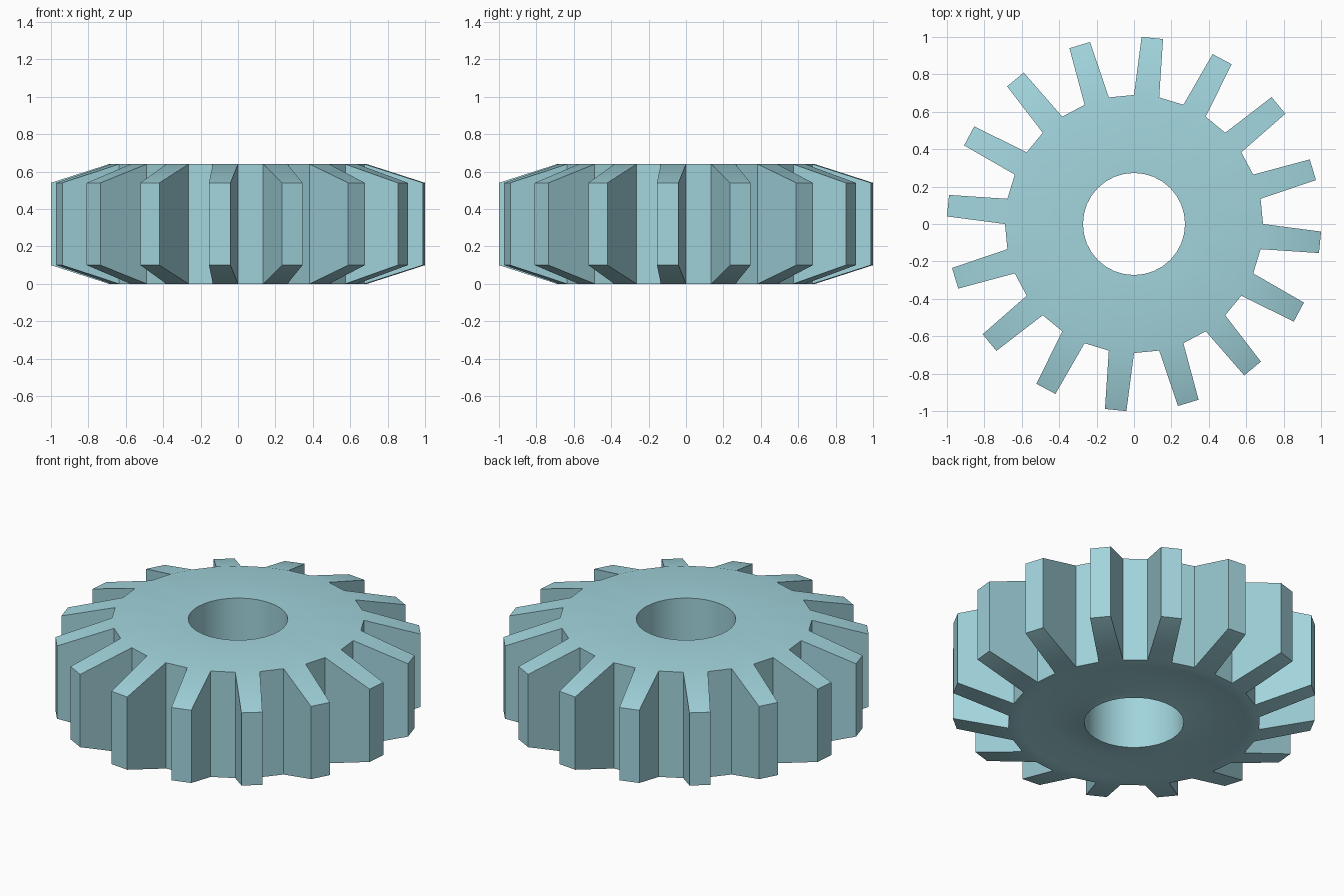
import bpy, bmesh, math

if "Cube" in bpy.data.objects:
    bpy.data.objects.remove(bpy.data.objects["Cube"])

N = 32                      # rim segments, every second one carries a tooth
H = 0.64
TIP_R, TIP_HALF = 1.001, math.radians(3.3)
TIP_LOW, TIP_HIGH = 0.10, 0.54

# closed radial section: (radius, height), from outer rim top round through the bore
SECTION = [(0.69, H), (0.273, H), (0.273, 0.0), (0.47, 0.04), (0.62, 0.0), (0.69, 0.0)]

bm = bmesh.new()


def point(r, a, z):
    return bm.verts.new((r * math.cos(a), r * math.sin(a), z))


# body rings
step = 2 * math.pi / N
rings = [[point(r, k * step, z) for r, z in SECTION] for k in range(N)]

for k in range(N):
    a, b = rings[k], rings[(k + 1) % N]
    # top, bore and underside
    for i in range(len(SECTION) - 1):
        bm.faces.new((a[i], a[i + 1], b[i + 1], b[i]))
    a_top, a_low, b_top, b_low = a[0], a[-1], b[0], b[-1]
    if k % 2:
        # tooth, tapered towards its tip
        mid = (k + 0.5) * step
        ta, tb = mid - TIP_HALF, mid + TIP_HALF
        p, q = point(TIP_R, ta, TIP_LOW), point(TIP_R, tb, TIP_LOW)
        r, s = point(TIP_R, tb, TIP_HIGH), point(TIP_R, ta, TIP_HIGH)
        for f in ((p, q, r, s), (a_low, p, s, a_top), (q, b_low, b_top, r),
                  (s, r, b_top, a_top), (a_low, b_low, q, p)):
            bm.faces.new(f)
    else:
        # flat wall between teeth
        bm.faces.new((a_low, b_low, b_top, a_top))

bmesh.ops.recalc_face_normals(bm, faces=bm.faces)
mesh = bpy.data.meshes.new("gear_wheel")
bm.to_mesh(mesh)
bm.free()

gear = bpy.data.objects.new("gear_wheel", mesh)
bpy.context.collection.objects.link(gear)

# pale blue finish
mat = bpy.data.materials.new("pale_blue")
mat.diffuse_color = (0.36, 0.66, 0.72, 1)
mat.use_nodes = True
mat.node_tree.nodes["Principled BSDF"].inputs["Base Color"].default_value = mat.diffuse_color
mesh.materials.append(mat)

bpy.context.view_layer.objects.active = gear
gear.select_set(True)
bpy.ops.object.shade_smooth_by_angle(angle=math.radians(30))
